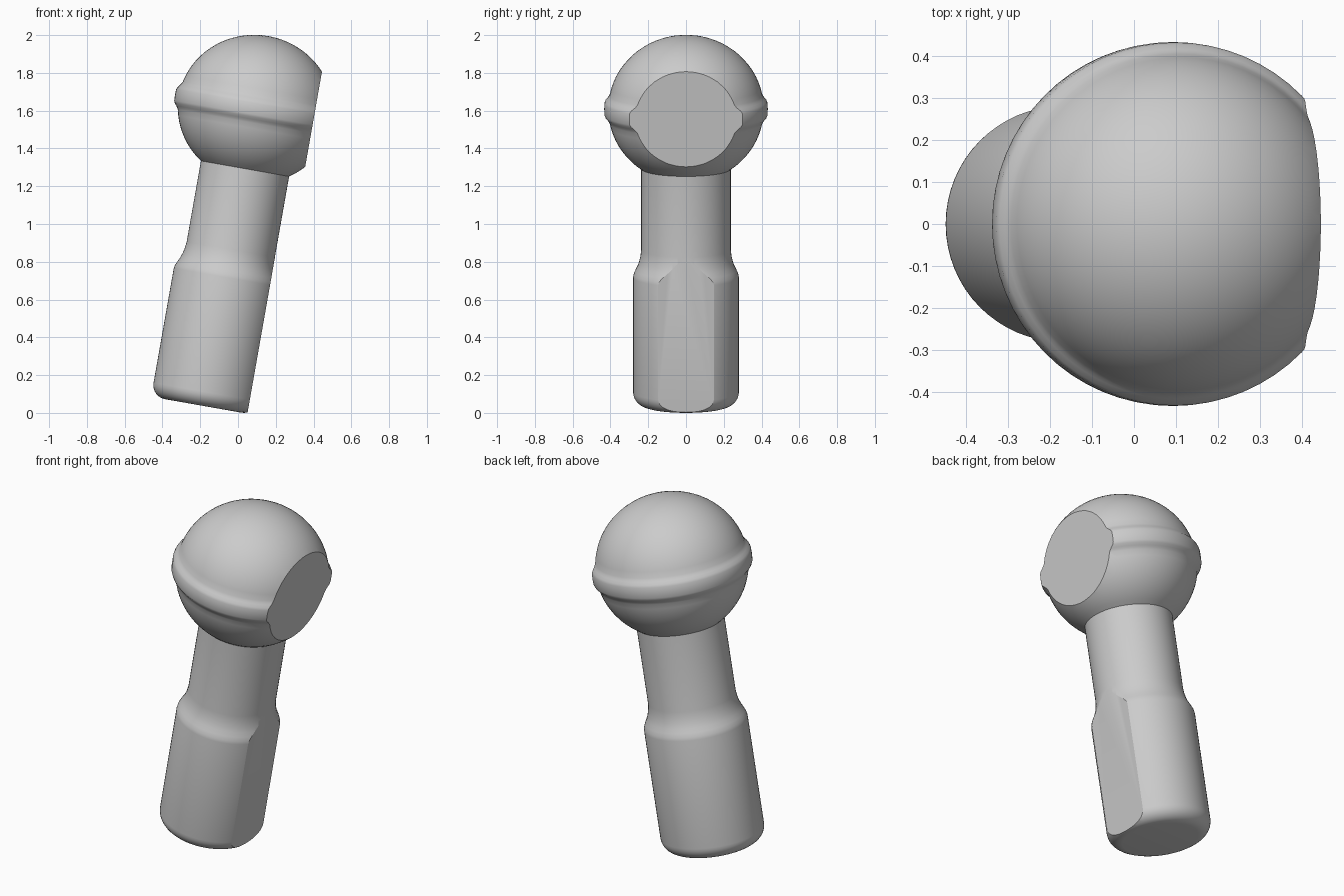
import bpy, bmesh
from math import sin, cos, pi, radians, sqrt, asin

if "Cube" in bpy.data.objects:
    bpy.data.objects.remove(bpy.data.objects["Cube"])

TILT = radians(10)
ORIGIN = (-0.185, 0, 0.033)
SEGMENTS = 64


def turned_part(name, profile, flat_x):
    """Revolve (radius, height) points, slice a flat at local x, lean the part."""
    bm = bmesh.new()
    verts = [bm.verts.new((r, 0, h)) for r, h in profile]
    edges = [bm.edges.new(pair) for pair in zip(verts, verts[1:])]
    bmesh.ops.spin(bm, geom=verts + edges, cent=(0, 0, 0), axis=(0, 0, 1),
                   angle=2 * pi, steps=SEGMENTS)
    bmesh.ops.remove_doubles(bm, verts=bm.verts, dist=0.0005)
    cut = bmesh.ops.bisect_plane(bm, geom=bm.verts[:] + bm.edges[:] + bm.faces[:],
                                 plane_co=(flat_x, 0, 0), plane_no=(1, 0, 0),
                                 clear_outer=True)
    rim = [e for e in cut["geom_cut"] if isinstance(e, bmesh.types.BMEdge)]
    bmesh.ops.holes_fill(bm, edges=rim, sides=0)
    bmesh.ops.recalc_face_normals(bm, faces=bm.faces)
    mesh = bpy.data.meshes.new(name)
    bm.to_mesh(mesh)
    bm.free()
    obj = bpy.data.objects.new(name, mesh)
    bpy.context.collection.objects.link(obj)
    obj.location = ORIGIN
    obj.rotation_euler = (0, TILT, 0)
    bpy.ops.object.select_all(action='DESELECT')
    obj.select_set(True)
    bpy.context.view_layer.objects.active = obj
    bpy.ops.object.shade_smooth_by_angle(angle=radians(25))
    return obj


# Shank: rounded foot, thick grip, concave shoulder, thin neck
NECK_R, GRIP_R, FOOT = 0.237, 0.28, 0.075
BALL_R, BALL_H, BALL_Z = 0.412, 0.392, 1.60
neck_top = BALL_Z - BALL_H * sqrt(1 - (NECK_R / BALL_R) ** 2)
shank = [(0, 0.004)]
for i in range(9):
    a = i / 8 * pi / 2
    shank.append((GRIP_R - FOOT + FOOT * sin(a), 0.004 + FOOT * (1 - cos(a))))
shank += [(0.28, 0.695), (0.277, 0.712), (0.268, 0.733), (0.257, 0.755),
          (0.248, 0.78), (0.241, 0.81), (NECK_R, 0.845), (NECK_R, neck_top)]
turned_part("shank", shank, 0.2375)

# Ball: slightly flattened sphere with a raised band round its middle
BAND = [(0.410, -0.065), (0.416, -0.056), (0.427, -0.043), (0.432, -0.03),
        (0.433, 0), (0.432, 0.03), (0.427, 0.043), (0.416, 0.056), (0.410, 0.065)]


def ball_arc(a0, a1, n):
    return [(BALL_R * cos(a0 + (a1 - a0) * i / n),
             BALL_Z + BALL_H * sin(a0 + (a1 - a0) * i / n)) for i in range(n + 1)]


low = asin((neck_top - BALL_Z) / BALL_H)
edge = asin(0.075 / BALL_H)
ball = ball_arc(low, -edge, 10)
ball += [(r, BALL_Z + h) for r, h in BAND]
ball += ball_arc(edge, pi / 2, 16)
turned_part("ball_head", ball, 0.312)
